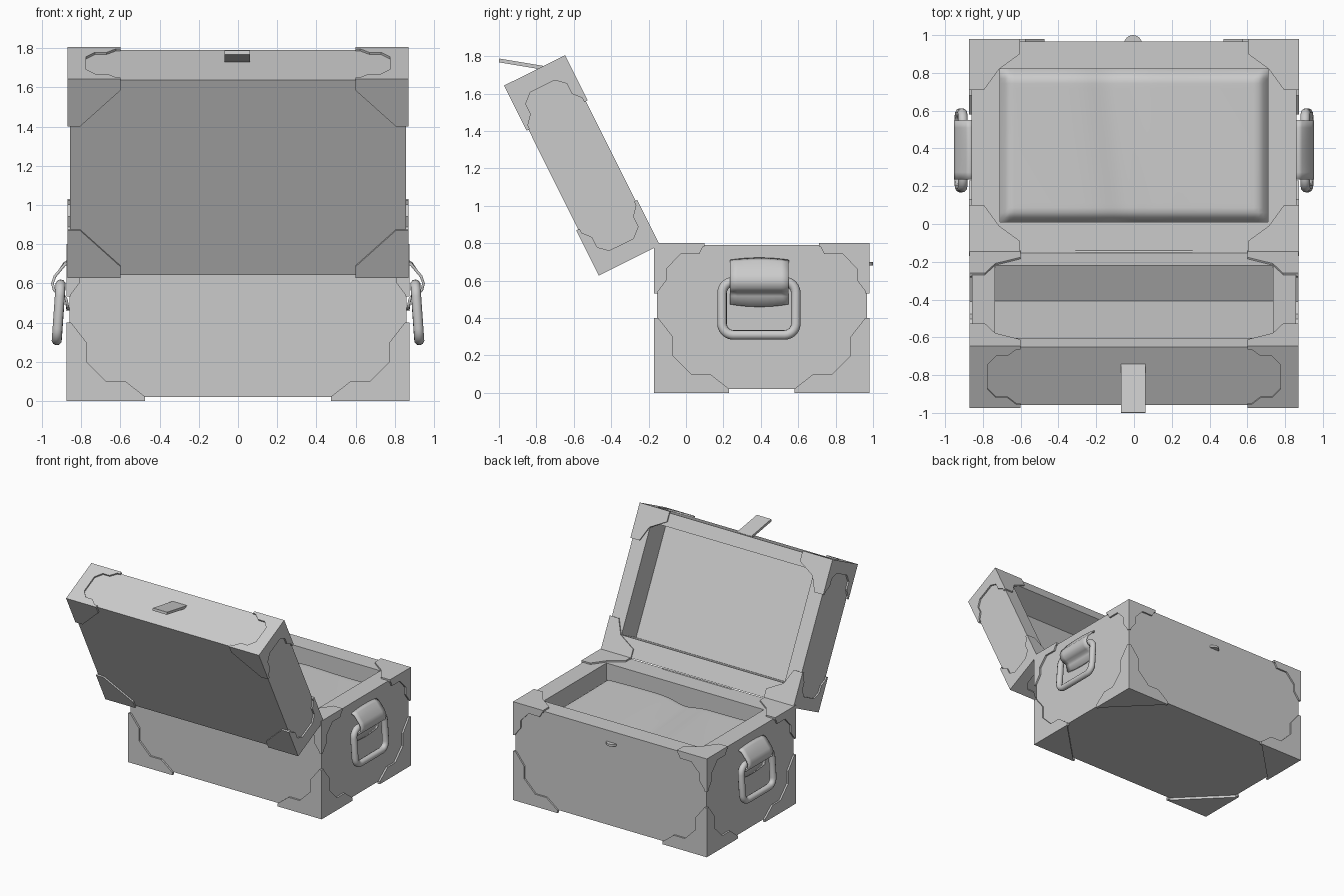
import bpy, bmesh, math
from mathutils import Vector, Matrix

if "Cube" in bpy.data.objects:
    bpy.data.objects.remove(bpy.data.objects["Cube"])

LID = Matrix.Translation((0, -0.14, 0.79)) @ Matrix.Rotation(math.radians(116.5), 4, 'X')


def finish(bm, name, mat=None, smooth=None):
    bmesh.ops.recalc_face_normals(bm, faces=bm.faces[:])
    me = bpy.data.meshes.new(name)
    bm.to_mesh(me)
    bm.free()
    ob = bpy.data.objects.new(name, me)
    bpy.context.collection.objects.link(ob)
    if mat:
        ob.matrix_world = mat
    if smooth:
        shade(ob, smooth)
    return ob


def shade(ob, angle):
    bpy.ops.object.select_all(action='DESELECT')
    ob.select_set(True)
    bpy.context.view_layer.objects.active = ob
    bpy.ops.object.shade_smooth_by_angle(angle=math.radians(angle))


def tray(name, outer, inner, z_closed, z_rim, z_floor, mat=None):
    """Box with a recess; outer and inner are (half x, y0, y1)."""
    bm = bmesh.new()
    rings = []
    for (x, y0, y1), z in ((outer, z_closed), (outer, z_rim), (inner, z_rim), (inner, z_floor)):
        rings.append([bm.verts.new(p) for p in ((-x, y0, z), (x, y0, z), (x, y1, z), (-x, y1, z))])
    for a, b in zip(rings, rings[1:]):
        for i in range(4):
            j = (i + 1) % 4
            bm.faces.new((a[i], a[j], b[j], b[i]))
    bm.faces.new(rings[0])
    bm.faces.new(rings[-1])
    return finish(bm, name, mat)


def plate(bm, c, a, b, n, pts, t=0.02):
    """Flat metal plate: outline in the a/b plane from corner c, thickened along n."""
    c, a, b, n = map(Vector, (c, a, b, n))
    low = [bm.verts.new(c + a * u + b * v) for u, v in pts]
    top = [bm.verts.new(p.co + n * t) for p in low]
    bm.faces.new(low)
    bm.faces.new(top[::-1])
    for i in range(len(pts)):
        j = (i + 1) % len(pts)
        bm.faces.new((low[i], low[j], top[j], top[i]))


def box(name, size, mat):
    bm = bmesh.new()
    bmesh.ops.create_cube(bm, size=1, matrix=Matrix.Diagonal((*size, 1)))
    return finish(bm, name, mat)


# Plate outlines
BIG = [(0, 0), (.4, 0), (.4, .022), (.3, .1), (.2, .1), (.1, .2), (.1, .3), (.022, .4), (0, .4)]
SMALL = [(0, 0), (.27, 0), (.24, .06), (.14, .06), (.065, .14), (.065, .2), (.02, .26), (0, .27)]
SMALL_T = [(v, u) for u, v in SMALL]
TRIANGLE = [(0, 0), (.4, 0), (0, .4)]
RIM = [(0, 0), (.27, 0), (.27, .08), (.16, .16), (.08, .27), (0, .27)]
LID_RIM = [(0, 0), (.27, 0), (.27, .08), (.135, .155), (.08, .27), (0, .27)]
CHAMFER = [(0, 0), (.27, 0), (.27, .065), (.065, .27), (0, .27)]
BAND = [(0, 0), (.27, 0), (.2, .06), (.14, .06), (.095, .11), (.095, .255),
        (.14, .305), (.2, .305), (.27, .365), (0, .365)]

# Chest body and lid
tray("chest_body", (.86, -.155, .967), (.71, .01, .82), .02, .79, .4)
tray("lid", (.857, .012, 1.123), (.735, .157, 1.02), .353, .01, .22, LID)

# Corner plates of body and lid
low, up, lid = bmesh.new(), bmesh.new(), bmesh.new()
X, Y, Z = Vector((1, 0, 0)), Vector((0, 1, 0)), Vector((0, 0, 1))
for sx in (-1, 1):
    ix = -sx * X
    for y, iy in ((-.17, Y), (.98, -Y)):
        c = (sx * .874, y, 0)
        plate(low, c, ix, Z, iy, BIG)
        plate(low, c, iy, Z, ix, BIG)
        plate(low, c, ix, iy, Z, TRIANGLE, .024)
        c = (sx * .874, y, .802)
        plate(up, c, ix, -Z, iy, SMALL)
        plate(up, c, iy, -Z, ix, SMALL)
        plate(up, c, ix, iy, -Z, RIM)
    for y, iy in ((0, Y), (1.135, -Y)):
        c = (sx * .87, y, 0)
        plate(lid, c, ix, Z, iy, BAND)
        plate(lid, c, iy, Z, ix, BAND)
        plate(lid, c, ix, iy, Z, LID_RIM)
        plate(lid, (sx * .87, y, .365), ix, iy, -Z, CHAMFER)
finish(low, "lower_corner_plates")
finish(up, "upper_corner_plates")
finish(lid, "lid_corner_plates", LID)

# Soft cloth filling
bm = bmesh.new()
bmesh.ops.create_grid(bm, x_segments=56, y_segments=32, size=1)
for v in bm.verts:
    x, y = v.co.x * .71, .415 + v.co.y * .405
    edge = min(.71 - abs(x), .405 - abs(y - .415))
    drop = .06 * max(0, 1 - edge / .06) ** 2
    z = .69 - .03 * math.exp(-((x + .08 + .05 * v.co.y) / .12) ** 2) + .006 * math.sin(5 * x + 3 * y)
    v.co = (x, y, z - drop)
finish(bm, "cloth_filling", smooth=60)

# Hinge pin
bm = bmesh.new()
bmesh.ops.create_cone(bm, cap_ends=True, segments=12, radius1=.008, radius2=.008, depth=.62,
                      matrix=Matrix.Translation((0, -.148, .787)) @ Matrix.Rotation(math.pi / 2, 4, 'Y'))
finish(bm, "hinge_pin", smooth=40)

# Latch tongue on the lid and stud on the body
box("latch_tongue", (.13, .275, .02),
    Matrix.Translation((-.005, -.864, 1.755)) @ Matrix.Rotation(math.radians(-9.5), 4, 'X'))
bm = bmesh.new()
bmesh.ops.create_cone(bm, cap_ends=True, segments=24, radius1=.048, radius2=.048, depth=.018,
                      matrix=Matrix.Translation((-.005, .952, .69)))
finish(bm, "latch_stud", smooth=40)

# Side handles: ring and strap
STRAP = [(.86, .705), (.885, .695), (.91, .665), (.935, .635), (.947, .6), (.938, .565),
         (.915, .548), (.89, .54), (.877, .52), (.868, .475)]
for s, side in ((-1, "left"), (1, "right")):
    cu = bpy.data.curves.new(side + "_handle_ring", 'CURVE')
    cu.dimensions = '3D'
    cu.bevel_depth = .026
    cu.bevel_resolution = 3
    path = []
    r, hy, hz = .06, .197, .142
    for k, (cy, cz) in enumerate(((1, 1), (-1, 1), (-1, -1), (1, -1))):
        for i in range(7):
            a = math.pi / 2 * (k + i / 6)
            y = cy * (hy - r) + r * math.cos(a)
            z = cz * (hz - r) + r * math.sin(a)
            path.append((s * (.915 - .07 * z), .39 + y, .452 + z, 1))
    sp = cu.splines.new('POLY')
    sp.points.add(len(path) - 1)
    for p, co in zip(sp.points, path):
        p.co = co
    sp.use_cyclic_u = True
    ring = bpy.data.objects.new(side + "_handle_ring", cu)
    bpy.context.collection.objects.link(ring)
    bpy.ops.object.select_all(action='DESELECT')
    ring.select_set(True)
    bpy.context.view_layer.objects.active = ring
    bpy.ops.object.convert(target='MESH')
    shade(bpy.context.view_layer.objects.active, 60)

    bm = bmesh.new()
    rows = []
    for i, (x, z) in enumerate(STRAP):
        bulge = {0: .012, 1: .008, len(STRAP) - 1: -.014}.get(i, 0)
        rows.append([bm.verts.new((s * x, .392 + .157 * v / 4, z + bulge * (1 - (v / 4) ** 2)))
                     for v in range(-4, 5)])
    for a, b in zip(rows, rows[1:]):
        for i in range(8):
            bm.faces.new((a[i], a[i + 1], b[i + 1], b[i]))
    strap = finish(bm, side + "_handle_strap", smooth=50)
    mod = strap.modifiers.new("thickness", 'SOLIDIFY')
    mod.thickness = .014
    mod.offset = 0
